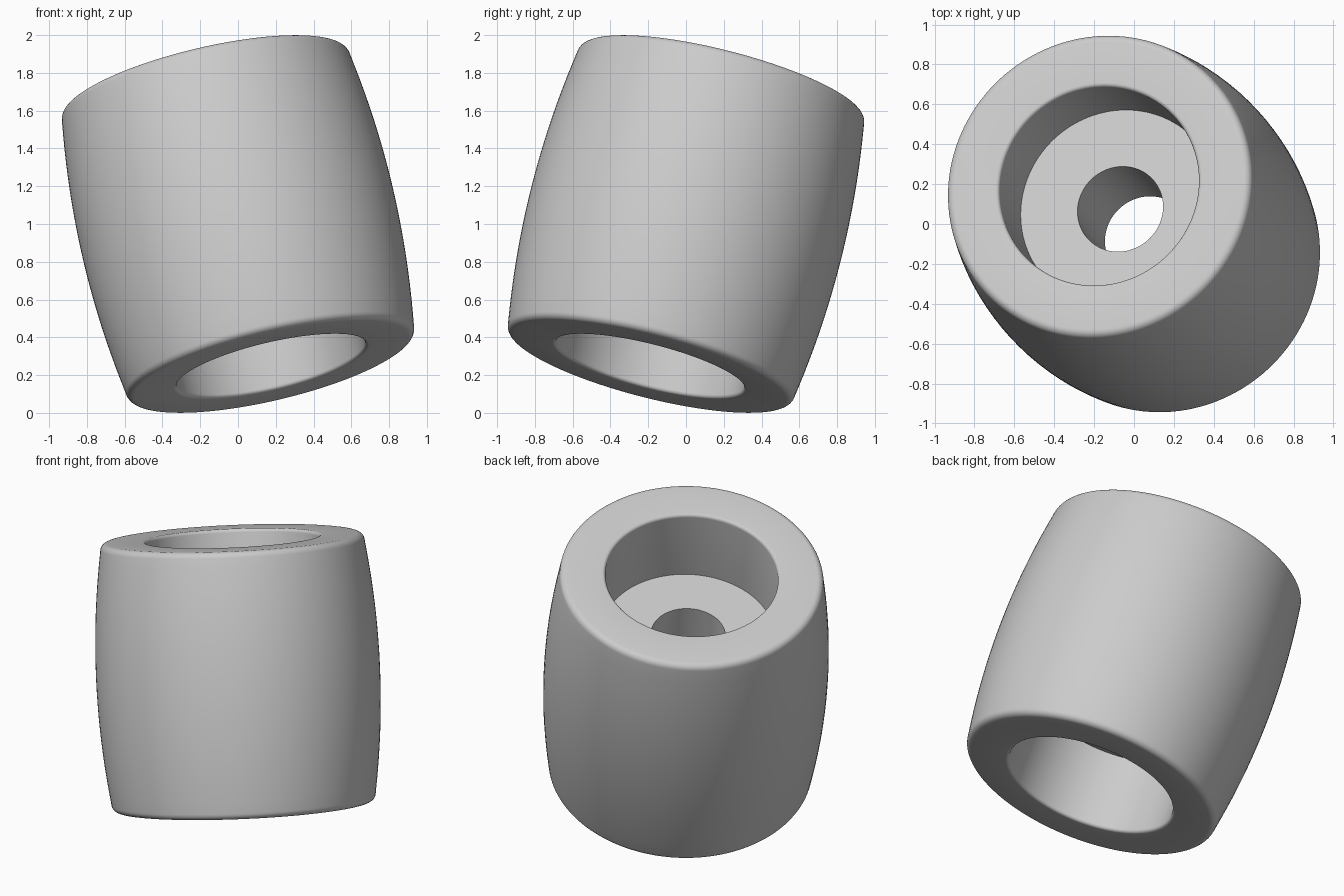
import bpy
import bmesh
from math import sin, cos, pi, radians
from mathutils import Vector, Matrix

cube = bpy.data.objects.get("Cube")
if cube:
    bpy.data.objects.remove(cube, do_unlink=True)

SEGMENTS = 128
AXIS = Vector((-0.222, 0.241, 0.945))
END, MID_R, END_R = 0.798, 0.842, 0.783   # half length, barrel radii
BORE_R, HOLE_R, WEB = 0.512, 0.22, 0.31   # counterbore, through hole, half web
OUTER_FILLET, INNER_FILLET = 0.04, 0.02


def arc(r, z, radius, start, end, steps=6):
    """Points of a fillet around the centre (r, z)."""
    angles = [radians(start + (end - start) * i / steps) for i in range(steps + 1)]
    return [(r + radius * cos(a), z + radius * sin(a)) for a in angles]


# Upper half of the section, from the through hole out to the barrel middle
upper = [(HOLE_R, WEB), (BORE_R, WEB)]
upper += arc(BORE_R + INNER_FILLET, END - INNER_FILLET, INNER_FILLET, 180, 90)
upper += arc(END_R - OUTER_FILLET, END - OUTER_FILLET, OUTER_FILLET, 90, 5)
shoulder = END - OUTER_FILLET
for i in range(1, 10):
    t = 1 - i / 10
    upper.append((MID_R - (MID_R - END_R) * t * t, shoulder * t))

# Closed section: the lower half mirrors the upper
profile = upper + [(MID_R, 0)] + [(r, -z) for r, z in reversed(upper)]

# Revolve the section
bm = bmesh.new()
rings = []
for s in range(SEGMENTS):
    a = 2 * pi * s / SEGMENTS
    rings.append([bm.verts.new((r * cos(a), r * sin(a), z)) for r, z in profile])
count = len(profile)
for s in range(SEGMENTS):
    here, there = rings[s], rings[(s + 1) % SEGMENTS]
    for i in range(count):
        j = (i + 1) % count
        bm.faces.new((here[i], here[j], there[j], there[i]))
bmesh.ops.recalc_face_normals(bm, faces=bm.faces)

# Tilt along the axis and lift onto the ground
tilt = AXIS.to_track_quat('Z', 'Y').to_matrix().to_4x4()
bm.transform(Matrix.Translation((0, 0, 1)) @ tilt)
mesh = bpy.data.meshes.new("barrel_roller")
bm.to_mesh(mesh)
bm.free()

grey = bpy.data.materials.new("light_grey")
grey.use_nodes = True
colour = (0.6, 0.6, 0.6, 1)
grey.diffuse_color = colour
grey.node_tree.nodes["Principled BSDF"].inputs["Base Color"].default_value = colour
mesh.materials.append(grey)

roller = bpy.data.objects.new("barrel_roller", mesh)
bpy.context.collection.objects.link(roller)
bpy.context.view_layer.objects.active = roller
roller.select_set(True)
bpy.ops.object.shade_smooth_by_angle(angle=radians(30))
